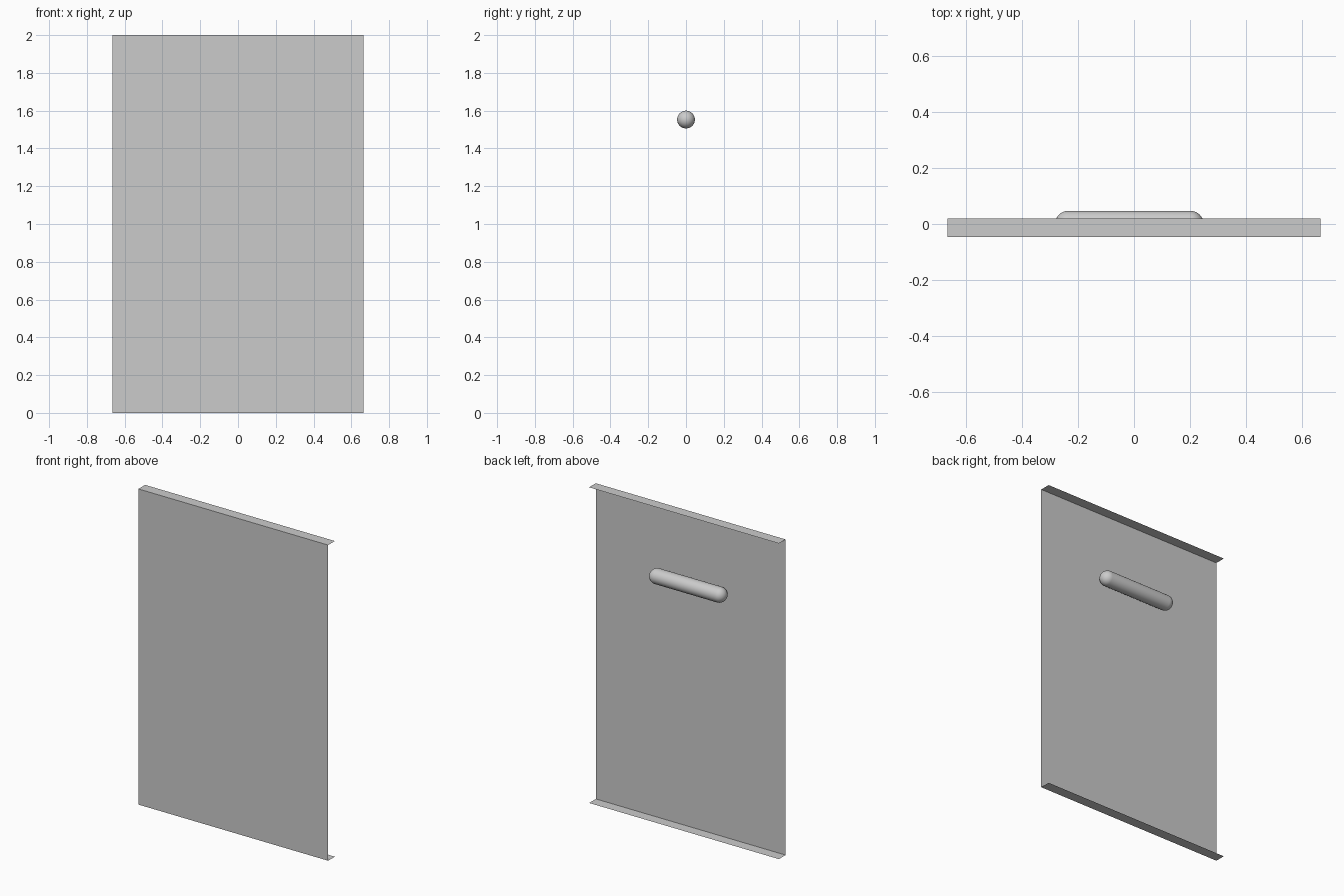
import bpy, bmesh
from math import pi, sin, cos, radians

if "Cube" in bpy.data.objects:
    bpy.data.objects.remove(bpy.data.objects["Cube"])

HALF_W, HEIGHT = 0.665, 2.0
FRONT_Y, FLANGE_Y = -0.047, 0.02
R, BAR_Z, BAR_X0, BAR_X1 = 0.047, 1.553, -0.234, 0.201


def finish(name, bm):
    mesh = bpy.data.meshes.new(name)
    bm.to_mesh(mesh)
    bm.free()
    obj = bpy.data.objects.new(name, mesh)
    bpy.context.collection.objects.link(obj)
    return obj


# Thin sheet panel: C-shaped profile with top and bottom flanges turned back
profile = [(FLANGE_Y, 0), (FRONT_Y, 0), (FRONT_Y, HEIGHT), (FLANGE_Y, HEIGHT)]
bm = bmesh.new()
left, right = [[bm.verts.new((x, y, z)) for y, z in profile] for x in (-HALF_W, HALF_W)]
for i in range(len(profile) - 1):
    bm.faces.new((left[i], right[i], right[i + 1], left[i + 1]))
finish("door_panel", bm)

# Round-ended handle bar: half-capsule profile revolved about the x axis
steps = 10
angles = [i * pi / 2 / steps for i in range(steps + 1)]
pts = [(BAR_X0 - R * cos(a), R * sin(a)) for a in angles]
pts += [(BAR_X1 + R * cos(a), R * sin(a)) for a in reversed(angles)]
bm = bmesh.new()
verts = [bm.verts.new((x, 0, BAR_Z + r)) for x, r in pts]
edges = [bm.edges.new(pair) for pair in zip(verts, verts[1:])]
bmesh.ops.spin(bm, geom=verts + edges, cent=(0, 0, BAR_Z), axis=(1, 0, 0),
               angle=2 * pi, steps=40, use_merge=False)
bmesh.ops.remove_doubles(bm, verts=bm.verts, dist=1e-5)
bmesh.ops.recalc_face_normals(bm, faces=bm.faces)
handle = finish("handle_bar", bm)
bpy.context.view_layer.objects.active = handle
handle.select_set(True)
bpy.ops.object.shade_smooth_by_angle(angle=radians(40))
